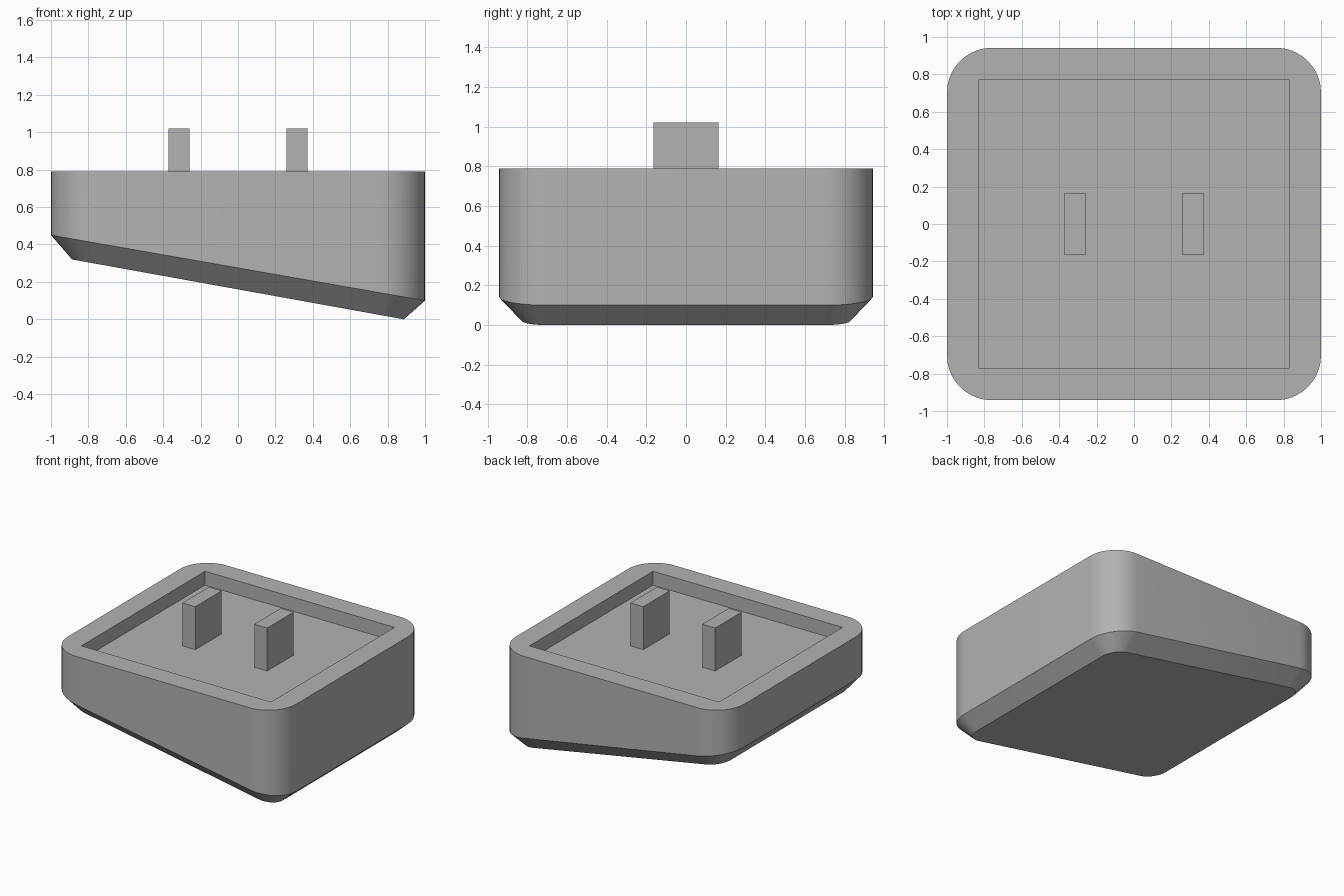
import bpy
import bmesh
from math import cos, sin, pi, radians

cube = bpy.data.objects.get("Cube")
if cube:
    bpy.data.objects.remove(cube, do_unlink=True)

gray = bpy.data.materials.new("plain gray")
gray.use_nodes = True
colour = (0.45, 0.45, 0.45, 1)
gray.diffuse_color = colour
gray.node_tree.nodes["Principled BSDF"].inputs["Base Color"].default_value = colour

SEG = 10            # segments per rounded corner
TOP, FLOOR = 0.79, 0.68
CORNERS = [(1, 1), (-1, 1), (-1, -1), (1, -1)]


def finish(bm, name):
    bmesh.ops.recalc_face_normals(bm, faces=bm.faces)
    mesh = bpy.data.meshes.new(name)
    bm.to_mesh(mesh)
    bm.free()
    mesh.materials.append(gray)
    obj = bpy.data.objects.new(name, mesh)
    bpy.context.collection.objects.link(obj)
    return obj


def rounded_ring(bm, hx, hy, r, height):
    """Rounded rectangle whose height depends on x."""
    ring = []
    for c, (sx, sy) in enumerate(CORNERS):
        for i in range(SEG + 1):
            a = (c + i / SEG) * pi / 2
            x = sx * (hx - r) + r * cos(a)
            y = sy * (hy - r) + r * sin(a)
            ring.append(bm.verts.new((x, y, height(x))))
    return ring


def bridge(bm, a, b):
    n = len(a)
    for i in range(n):
        j = (i + 1) % n
        bm.faces.new((a[i], a[j], b[j], b[i]))


# Body: straight walls, sloped chamfer, sloped underside
bm = bmesh.new()
rim = rounded_ring(bm, 1, 0.942, 0.24, lambda x: TOP)
edge = rounded_ring(bm, 1, 0.942, 0.24, lambda x: 0.275 - 0.175 * x)
base = rounded_ring(bm, 0.887, 0.829, 0.127, lambda x: 0.16 * (1 - x / 0.887))
bridge(bm, rim, edge)
bridge(bm, edge, base)
bm.faces.new(base)

# Rectangular recess in the top
lip, pan = ([bm.verts.new((sx * 0.83, sy * 0.773, z)) for sx, sy in CORNERS]
            for z in (TOP, FLOOR))
bridge(bm, lip, pan)
bm.faces.new(pan)

# Flat rim between the rounded outline and the recess
n = SEG + 1
for c in range(4):
    for i in range(SEG):
        bm.faces.new((lip[c], rim[c * n + i], rim[c * n + i + 1]))
    d = (c + 1) % 4
    bm.faces.new((lip[c], rim[c * n + SEG], rim[d * n], lip[d]))

body = finish(bm, "body")
bpy.ops.object.select_all(action="DESELECT")
body.select_set(True)
bpy.context.view_layer.objects.active = body
bpy.ops.object.shade_smooth_by_angle(angle=radians(30))

# Two upright prongs standing on the recess floor
for side, name in ((1, "left_prong"), (-1, "right_prong")):
    bm = bmesh.new()
    bmesh.ops.create_cube(bm, size=1)
    bmesh.ops.scale(bm, vec=(0.113, 0.33, 1.02 - FLOOR), verts=bm.verts)
    bmesh.ops.translate(bm, vec=(side * 0.315, 0, (1.02 + FLOOR) / 2), verts=bm.verts)
    finish(bm, name)
